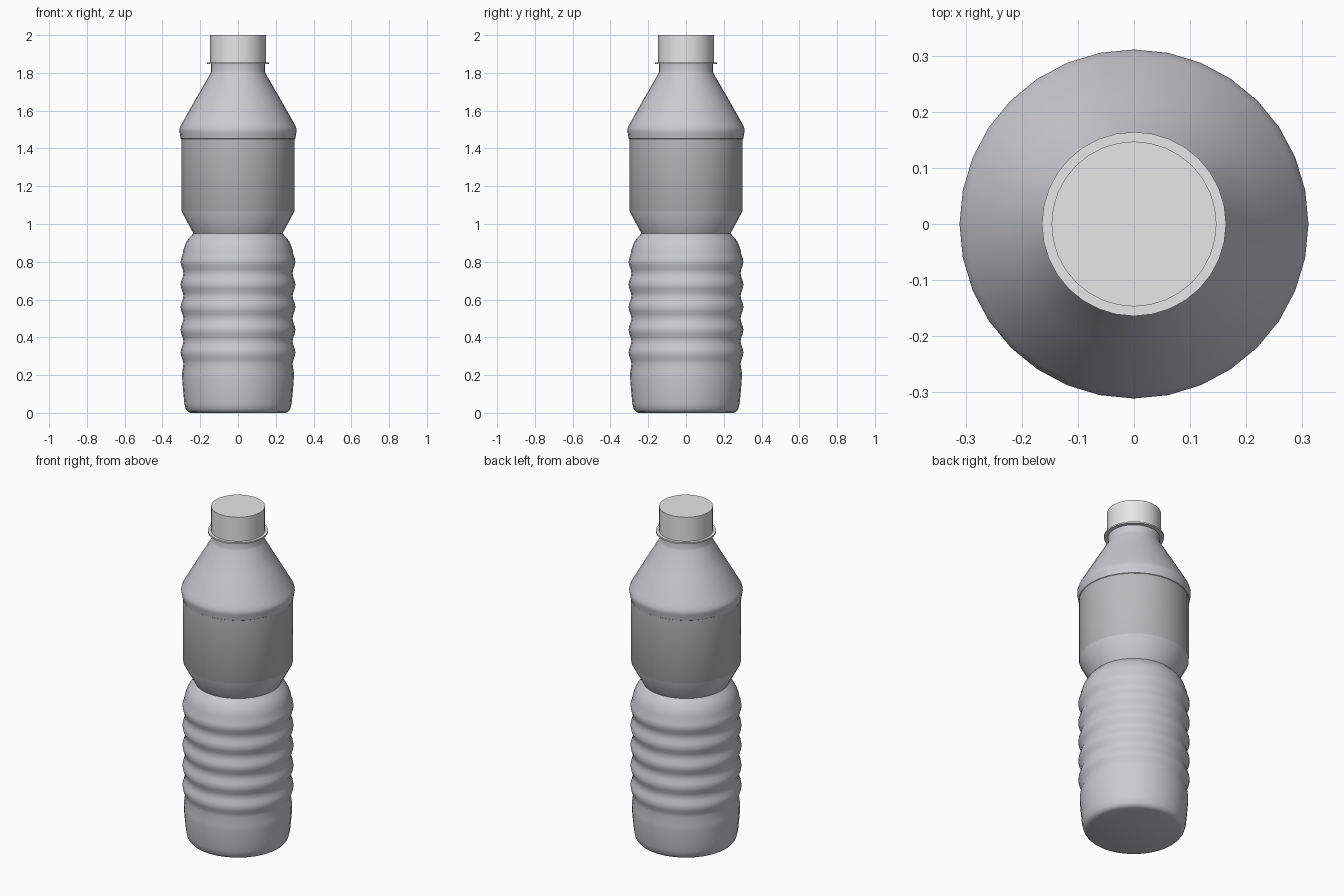
import bpy, bmesh, math

if "Cube" in bpy.data.objects:
    bpy.data.objects.remove(bpy.data.objects["Cube"])

SIDES = 32


def material(name, rgb):
    m = bpy.data.materials.new(name)
    m.diffuse_color = (*rgb, 1)
    m.use_nodes = True
    m.node_tree.nodes["Principled BSDF"].inputs["Base Color"].default_value = m.diffuse_color
    return m


PLASTIC = material("bottle grey", (0.60, 0.60, 0.63))
LABEL = material("label grey", (0.49, 0.49, 0.50))
CAP = material("cap white", (0.80, 0.80, 0.80))


def lathe(name, profile, mats, pick=None, close_bottom=True, close_top=True, angle=30):
    """Spin a (radius, height) profile round z."""
    bm = bmesh.new()
    rings = []
    for r, z in profile:
        rings.append([bm.verts.new((r * math.cos(2 * math.pi * i / SIDES),
                                    r * math.sin(2 * math.pi * i / SIDES), z))
                      for i in range(SIDES)])
    for a, b in zip(rings, rings[1:]):
        for i in range(SIDES):
            j = (i + 1) % SIDES
            bm.faces.new((a[i], a[j], b[j], b[i]))
    if close_bottom:
        bm.faces.new(rings[0][::-1])
    if close_top:
        bm.faces.new(rings[-1])
    if pick:
        for f in bm.faces:
            f.material_index = pick(f.calc_center_median())
    me = bpy.data.meshes.new(name)
    bm.to_mesh(me)
    bm.free()
    for m in mats:
        me.materials.append(m)
    ob = bpy.data.objects.new(name, me)
    bpy.context.collection.objects.link(ob)
    bpy.ops.object.select_all(action='DESELECT')
    ob.select_set(True)
    bpy.context.view_layer.objects.active = ob
    bpy.ops.object.shade_smooth_by_angle(angle=math.radians(angle))
    return ob


# Base with rounded foot
profile = [(0.25, 0.0), (0.266, 0.006), (0.277, 0.02), (0.284, 0.05),
           (0.290, 0.11), (0.295, 0.17), (0.296, 0.21)]

# Ribbed grip: crests every 0.12 from z = 0.32 to 0.80
STEPS = 6
for k in range(5 * STEPS):
    z = 0.26 + 0.12 * k / STEPS
    profile.append((0.2965 - 0.0075 * math.cos(2 * math.pi * k / STEPS), z))

# Shoulder of the grip, waist, label band and lip
profile += [(0.290, 0.86), (0.280, 0.89), (0.264, 0.92), (0.245, 0.94), (0.236, 0.95),
            (0.300, 1.07), (0.300, 1.45), (0.303, 1.452), (0.309, 1.485),
            (0.311, 1.497), (0.308, 1.51), (0.300, 1.528)]

# Cone and neck
profile += [(0.222, 1.665), (0.147, 1.795), (0.142, 1.808), (0.142, 1.846)]
lathe("bottle_body", profile, [PLASTIC, LABEL],
      lambda c: 1 if 1.08 < c.z < 1.44 else 0, angle=40)

# Neck ring below the cap
lathe("neck_ring", [(0.14, 1.846), (0.164, 1.846), (0.164, 1.855), (0.14, 1.855)], [CAP])

# Screw cap
lathe("cap", [(0.147, 1.855), (0.147, 2.0)], [CAP])
